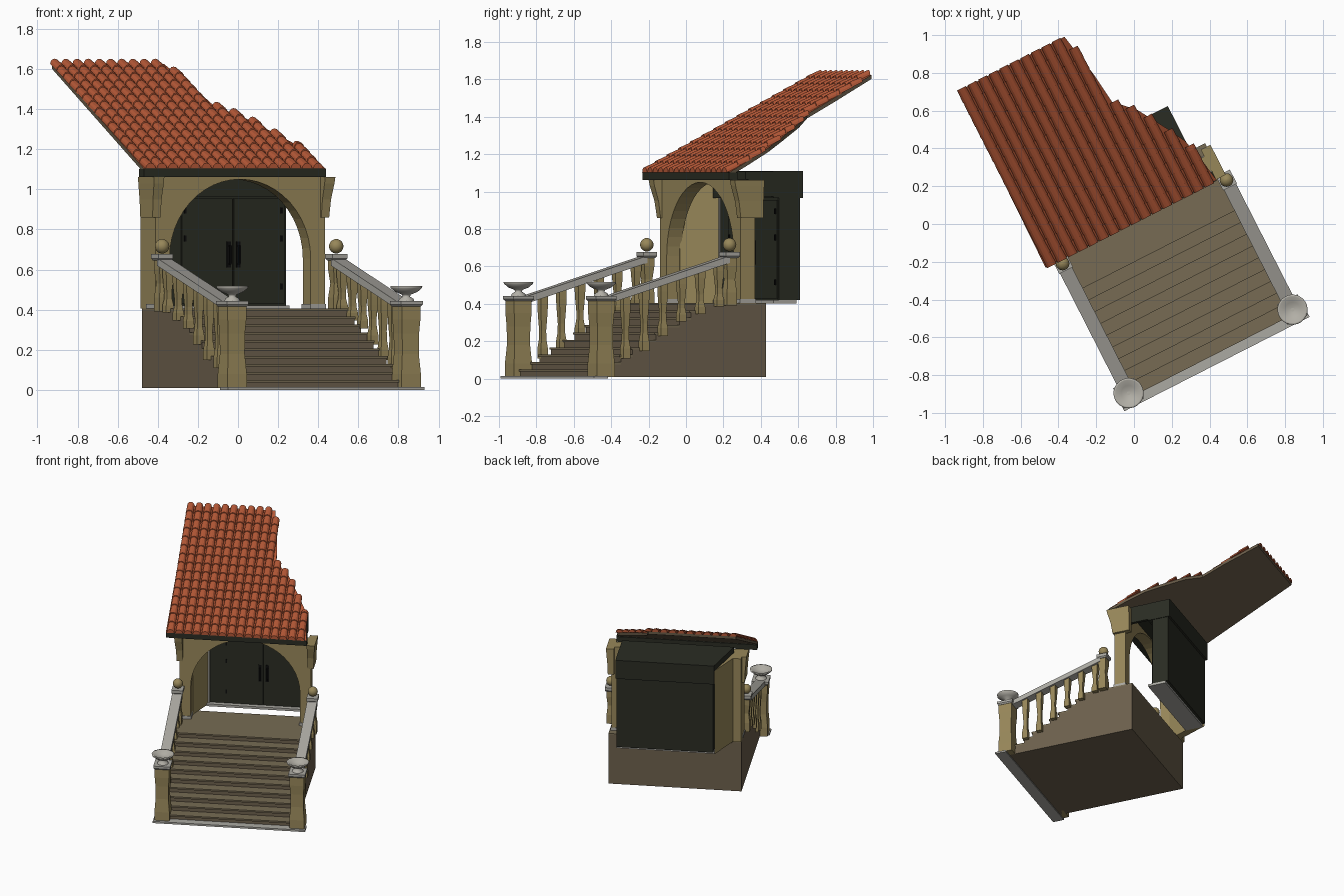
import bpy, bmesh, math
from mathutils import Matrix

if "Cube" in bpy.data.objects:
    bpy.data.objects.remove(bpy.data.objects["Cube"])

TURN = Matrix.Rotation(math.radians(27), 4, 'Z')   # the porch stands at an angle
MID = 0.055                                        # centre line of the stairs
FLOOR = 0.405


def material(name, r, g, b):
    m = bpy.data.materials.new(name)
    m.use_nodes = True
    lin = [(c / 255) ** 2.2 for c in (r, g, b)] + [1]
    m.diffuse_color = lin
    m.node_tree.nodes["Principled BSDF"].inputs["Base Color"].default_value = lin
    return m


PLASTER = material("beige plaster", 150, 134, 90)
STONE = material("brown stone", 108, 96, 78)
TREAD = material("tread brown", 118, 107, 84)
GREY = material("grey trim", 170, 168, 161)
PALE = material("pale grey bowl", 178, 175, 166)
TILE = material("terracotta", 178, 88, 57)
DARK = material("dark green wood", 46, 48, 40)
UNDER = material("dark brown soffit", 102, 90, 72)
BLACK = material("black iron", 20, 20, 20)


def finish(name, bm, *mats):
    bmesh.ops.recalc_face_normals(bm, faces=bm.faces)
    me = bpy.data.meshes.new(name)
    bm.to_mesh(me)
    bm.free()
    for m in mats:
        me.materials.append(m)
    ob = bpy.data.objects.new(name, me)
    ob.matrix_world = TURN
    bpy.context.collection.objects.link(ob)
    return ob


def prism(name, pts, lo, hi, axis, mat):
    """Extrude a 2D outline along an axis."""
    place = {'x': lambda p, t: (t, *p), 'y': lambda p, t: (p[0], t, p[1]),
             'z': lambda p, t: (*p, t)}[axis]
    bm = bmesh.new()
    loft(bm, [[place(p, t) for p in pts] for t in (lo, hi)])
    return finish(name, bm, mat)


def loft(bm, rings):
    """Join rings of points with side faces and close both ends."""
    rings = [[bm.verts.new(p) for p in ring] for ring in rings]
    n = len(rings[0])
    for a, b in zip(rings, rings[1:]):
        for k in range(n):
            j = (k + 1) % n
            bm.faces.new((a[k], a[j], b[j], b[k]))
    bm.faces.new(rings[0])
    bm.faces.new(rings[-1])


def box(name, x0, x1, y0, y1, z0, z1, mat):
    return prism(name, [(x0, y0), (x1, y0), (x1, y1), (x0, y1)], z0, z1, 'z', mat)


def turned(name, profile, x, y, mat, sides=4):
    """Stack of rings from (half width, height); four sides gives a square post."""
    grow = 1 / math.cos(math.pi / sides) if sides == 4 else 1
    angles = [(k + 0.5) * math.tau / sides for k in range(sides)]
    bm = bmesh.new()
    loft(bm, [[(x + r * grow * math.cos(a), y + r * grow * math.sin(a), z)
               for a in angles] for r, z in profile])
    ob = finish(name, bm, mat)
    if sides > 4:
        for p in ob.data.polygons:
            p.use_smooth = len(p.vertices) == 4


# Base and stairs
L, R = -0.43, 0.53
STEPS, RUN, RISE = 10, 0.07, 0.0395
box("base_block", L, R, -0.12, 0.21, 0.01, FLOOR - 0.01, STONE)
box("front_plinth", MID - 0.55, MID + 0.55, -0.86, -0.775, 0, 0.014, GREY)
for i in range(STEPS):
    y, top = -0.8 + RUN * i, 0.01 + RISE * (i + 1)
    back = -0.12 if i == STEPS - 1 else y + RUN
    box("step", L, R, y, back, 0.01, top - 0.012, STONE)
    box("tread", L, R, y - 0.01, back, top - 0.012, top, TREAD)
box("landing", L, R, -0.12, 0.21, FLOOR - 0.01, FLOOR, TREAD)


def rail_z(y):
    return 0.43 + 0.3 * (y + 0.76)


# Balustrades, one on each side
for side in (-1, 1):
    x = MID + side * 0.487
    turned("front_post", [(0.054, 0.01), (0.054, 0.08), (0.046, 0.18), (0.047, 0.28),
                          (0.052, 0.35), (0.052, 0.42)], x, -0.785, PLASTER)
    turned("front_post_cap", [(0.053, 0.415), (0.061, 0.425), (0.061, 0.443)],
           x, -0.785, GREY)
    turned("bowl", [(0.04, 0.443), (0.035, 0.455), (0.018, 0.465), (0.022, 0.475),
                    (0.055, 0.488), (0.078, 0.508), (0.08, 0.517), (0.07, 0.517),
                    (0.04, 0.497), (0.01, 0.492)], x, -0.785, PALE, 24)
    turned("top_post", [(0.03, 0.39), (0.03, 0.46), (0.022, 0.53), (0.03, 0.6),
                        (0.03, 0.65)], x, -0.015, PLASTER)
    turned("top_post_cap", [(0.034, 0.645), (0.041, 0.655), (0.041, 0.678)],
           x, -0.015, GREY)
    ball = [(max(0.003, 0.036 * math.sin(t * math.pi / 10)),
             0.716 - 0.036 * math.cos(t * math.pi / 10)) for t in range(11)]
    turned("ball", ball, x, -0.015, PLASTER, 20)
    y0, y1 = -0.75, -0.03
    prism("handrail", [(y0, rail_z(y0) - 0.03), (y1, rail_z(y1) - 0.03),
                       (y1, rail_z(y1) + 0.008), (y0, rail_z(y0) + 0.008)],
          x - 0.036, x + 0.036, 'x', GREY)
    for k in range(6):
        y = -0.64 + 0.112 * k
        foot = min(FLOOR, 0.01 + RISE * (math.floor((y + 0.8) / RUN) + 1)) - 0.02
        h = rail_z(y) - 0.025 - foot
        shape = [(0.021, 0), (0.021, 0.16), (0.015, 0.3), (0.014, 0.45), (0.019, 0.7),
                 (0.021, 0.85), (0.021, 1)]
        turned("baluster", [(r, foot + t * h) for r, t in shape], x, y, PLASTER)

# Arched front wall
WL, WR, WF, WB, WTOP = -0.43, 0.518, 0.063, 0.15, 1.062
cx, rad = (WL + WR) / 2, 0.395
spring = 1.05 - rad
arc = [(cx + rad * math.cos(math.pi * t / 24), spring + rad * math.sin(math.pi * t / 24))
       for t in range(25)]
prism("arched_wall", [(WL, FLOOR), (WL, WTOP), (WR, WTOP), (WR, FLOOR),
                      (cx + rad, FLOOR)] + arc + [(cx - rad, FLOOR)], WF, WB, 'y', PLASTER)
box("left_pier_return", WL, cx - rad, WB, 0.225, FLOOR, WTOP, PLASTER)
for x0, x1 in ((WL, cx - rad), (cx + rad, WR)):
    box("pier_base", x0 - 0.005, x1 + 0.005, WF - 0.005, WB + 0.005, FLOOR, FLOOR + 0.022, GREY)

# Corbels flare forward and outward under the eave
for side, edge in ((-1, WL), (1, WR)):
    rings = []
    for z, out, front in ((0.86, 0.02, 0.055), (0.95, 0.024, 0.042),
                          (1.03, 0.031, 0.018), (1.062, 0.033, 0.012)):
        a, b = edge - side * 0.024, edge + side * out
        rings.append([(a, front, z), (b, front, z), (b, 0.19, z), (a, 0.19, z)])
    bm = bmesh.new()
    loft(bm, rings)
    finish("corbel", bm, PLASTER)

# Splayed side wall leading back to the door
prism("splayed_wall", [(-0.37, 0.14), (-0.345, 0.14), (-0.255, 0.34), (-0.268, 0.455),
                       (-0.37, 0.225)], FLOOR, WTOP, 'z', PLASTER)

# Door box, header and ceiling
DL, DR, DF, DB = -0.27, 0.44, 0.335, 0.46
box("door_box", DL + 0.01, DR - 0.002, DF, DB, 0.42, 0.975, DARK)
box("door_header", DL, DR + 0.003, 0.3, DB + 0.015, 0.965, 1.11, DARK)
prism("ceiling", [(-0.365, WB - 0.02), (0.443, WB - 0.02), (0.443, DB), (DL, DB)],
      1.064, 1.108, 'z', DARK)
box("ceiling_side_beam", 0.42, 0.443, WB, 0.31, 0.975, 1.07, DARK)
box("threshold", DL, DR, 0.3, 0.44, 0.402, 0.42, GREY)
box("door_jamb", DL - 0.01, DL + 0.02, DF - 0.008, DF + 0.01, 0.42, 0.965, GREY)
DM = 0.14
for side in (-1, 1):
    a, b = sorted((DM + side * 0.004, DM + side * 0.288))
    box("door_leaf", a, b, DF - 0.008, DF, 0.43, 0.955, DARK)
    h = DM + side * 0.026
    box("handle_plate", h - 0.011, h + 0.011, DF - 0.014, DF - 0.007, 0.61, 0.74, BLACK)
    box("handle", h - 0.005, h + 0.005, DF - 0.035, DF - 0.025, 0.63, 0.72, BLACK)
    for z in (0.63, 0.72):
        box("handle_stem", h - 0.004, h + 0.004, DF - 0.03, DF - 0.01, z - 0.006, z, BLACK)
    for z in (0.5, 0.74, 0.88):
        g = DM + side * 0.27
        box("hinge", g - 0.006, g + 0.006, DF - 0.012, DF - 0.007, z, z + 0.03, BLACK)

# Roof deck with a ragged right edge
EL, SLOPE = -0.522, 0.5
ragged = [(0.495, 0.01), (0.475, 0.13), (0.44, 0.27), (0.38, 0.38), (0.29, 0.53),
          (0.19, 0.63), (0.17, 0.8), (0.122, 1.05)]


def roof_z(y):
    return 1.104 + SLOPE * (y - 0.01)


bm = bmesh.new()
outline = [(EL, 0.01)] + ragged + [(EL + 0.015, 1.05)]
loft(bm, [[(x, y, roof_z(y) - drop) for x, y in outline] for drop in (0.022, 0)])
bm.normal_update()
deck = finish("roof_deck", bm, UNDER, TILE)
for p in deck.data.polygons:
    p.material_index = 1 if p.normal.z > 0.5 else 0
box("eave_beam", EL, 0.495, 0.006, 0.06, 1.062, 1.102, DARK)


def edge_y(x):
    """How far back the roof reaches at a given x."""
    for (xa, ya), (xb, yb) in zip(ragged, ragged[1:]):
        if xb <= x <= xa:
            return ya + (yb - ya) * (xa - x) / (xa - xb)
    return 1.05


# Overlapping half-round tiles, slightly flared at their lower end
bm = bmesh.new()
PITCH, LENGTH, SEG = 0.0625, 0.07, 6
for c in range(16):
    x, y = EL + 0.034 + PITCH * c, 0.0
    stop = max(edge_y(x), 0.08)
    while y < stop - 0.02:
        end = min(y + LENGTH + 0.01, stop + 0.005)
        loft(bm, [[(x + r * math.cos(math.pi * k / SEG), yy,
                    roof_z(yy) + lift + r * math.sin(math.pi * k / SEG))
                   for k in range(SEG + 1)]
                  for yy, r, lift in ((y, 0.028, 0.004), (end, 0.0255, -0.001))])
        y += LENGTH
finish("roof_tiles", bm, TILE)
